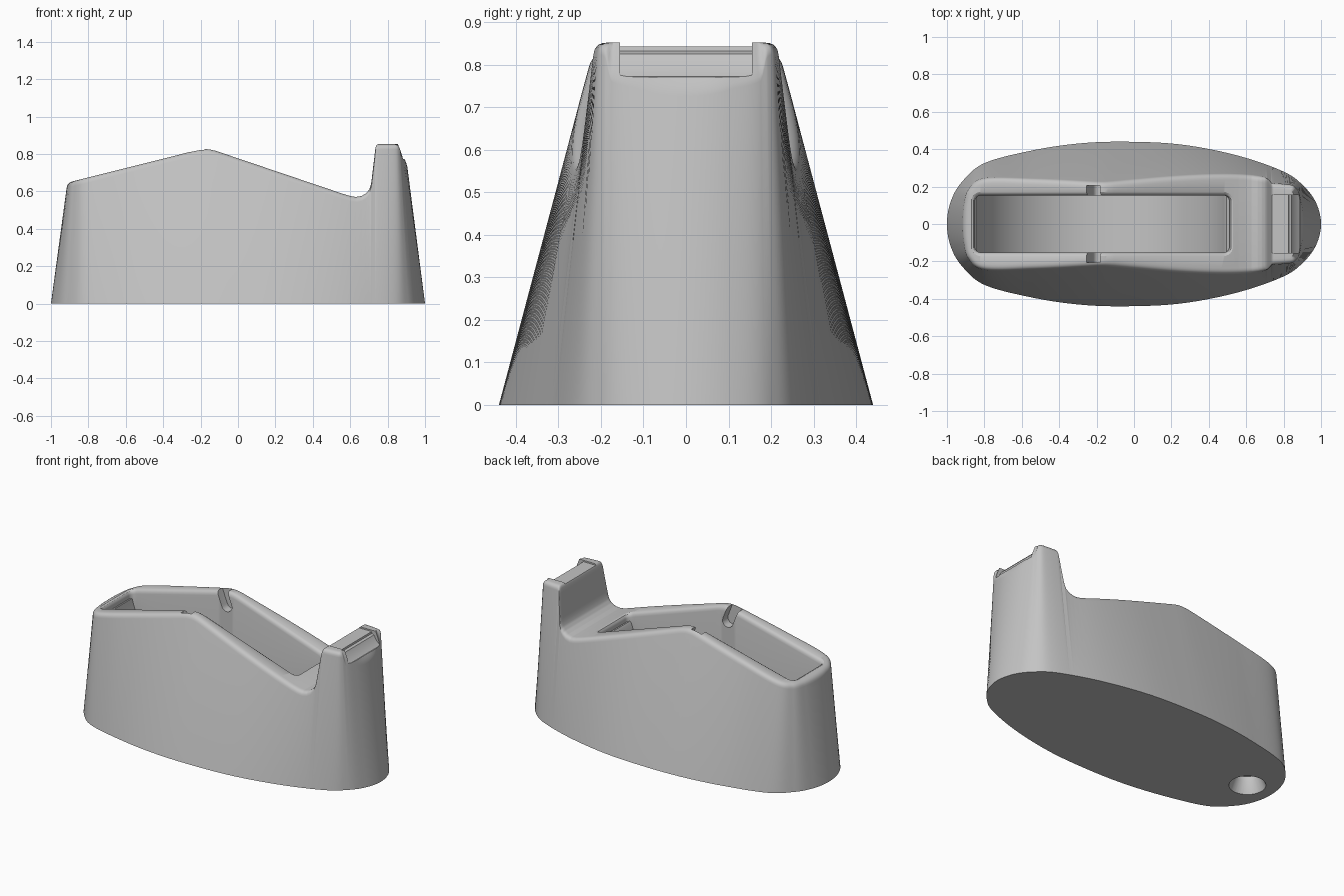
import bpy, bmesh, math
from mathutils import Vector, Matrix

cube = bpy.data.objects.get("Cube")
if cube:
    bpy.data.objects.remove(cube)

grey = bpy.data.materials.new("plain grey")
grey.use_nodes = True
grey.diffuse_color = (0.55, 0.55, 0.55, 1)
grey.node_tree.nodes["Principled BSDF"].inputs["Base Color"].default_value = (0.55, 0.55, 0.55, 1)

# Side profile of the upper surface: hump, dip and cutter post
PROFILE = [(-1.2, .575), (-.91, .647), (-.24, .815), (-.2, .824), (-.16, .826), (-.12, .817),
           (.56, .587), (.6, .575), (.63, .57), (.66, .575), (.685, .59), (.702, .61), (.712, .64),
           (.735, .835), (.739, .846), (.747, .852), (.858, .852), (.866, .845), (.876, .79),
           (.893, .772), (.91, .74), (1.2, .72)]

# Half outlines from tail to nose: base x, base y, top x, top y
OUTLINE = [(-1, 0, -.885, 0), (-.98, .12, -.883, .1), (-.92, .225, -.87, .175), (-.8, .325, -.8, .22),
           (-.55, .392, -.55, .216), (-.3, .43, -.3, .214), (-.05, .44, -.05, .214),
           (.25, .425, .25, .216), (.55, .367, .55, .218), (.8, .28, .8, .212),
           (.91, .2, .865, .19), (.975, .11, .886, .1), (1, 0, .89, 0)]
TOP = .85


def height(x):
    for (x0, z0), (x1, z1) in zip(PROFILE, PROFILE[1:]):
        if x <= x1:
            return z0 + (z1 - z0) * (x - x0) / (x1 - x0)
    return PROFILE[-1][1]


def spline(points, seg, u):
    """Smooth curve through the points; the ends continue as a mirror image in y."""
    p = [Vector(q) for q in points]
    flip = lambda v: Vector((v[0], -v[1], v[2], -v[3]))
    p = [flip(p[1])] + p + [flip(p[-2])]
    a, b, c, d = p[seg:seg + 4]
    return .5 * (2 * b + (c - a) * u + (2 * a - 5 * b + 4 * c - d) * u ** 2
                 + (3 * b - a - 3 * c + d) * u ** 3)


def make_object(name, bm):
    """Solid object whose faces all point outward."""
    if bm.calc_volume(signed=True) < 0:
        bmesh.ops.reverse_faces(bm, faces=bm.faces[:])
    mesh = bpy.data.meshes.new(name)
    bm.to_mesh(mesh)
    bm.free()
    mesh.materials.append(grey)
    obj = bpy.data.objects.new(name, mesh)
    bpy.context.scene.collection.objects.link(obj)
    return obj


def skin(name, columns):
    """Closed solid from columns on the +y half, mirrored to -y."""
    bm = bmesh.new()
    left = [[bm.verts.new(p) for p in col] for col in columns]
    right = [[bm.verts.new((p[0], -p[1], p[2])) for p in col] for col in columns]
    loop = left + right[::-1]
    for a, b in zip(loop, loop[1:] + loop[:1]):
        for i in range(len(a) - 1):
            bm.faces.new((a[i], b[i], b[i + 1], a[i + 1]))
    for i in range(len(columns) - 1):
        bm.faces.new((left[i + 1][0], left[i][0], right[i][0], right[i + 1][0]))
        bm.faces.new((left[i][-1], left[i + 1][-1], right[i + 1][-1], right[i][-1]))
    return make_object(name, bm)


def prism(name, points, y0, y1):
    bm = bmesh.new()
    near, far = [[bm.verts.new((x, y, z)) for x, z in points] for y in (y0, y1)]
    bm.faces.new(near[::-1])
    bm.faces.new(far)
    for i in range(len(points)):
        bm.faces.new((near[i - 1], near[i], far[i], far[i - 1]))
    return make_object(name, bm)


def cone(name, r0, r1, z0, z1, x):
    bm = bmesh.new()
    bmesh.ops.create_cone(bm, cap_ends=True, segments=40, radius1=r0, radius2=r1, depth=z1 - z0,
                          matrix=Matrix.Translation((x, 0, (z0 + z1) / 2)))
    return make_object(name, bm)


def cut(target, cutter):
    """Subtract the cutter, keeping the first solver result that is sound."""
    mod = target.modifiers.new("cut", "BOOLEAN")
    mod.operation, mod.object = "DIFFERENCE", cutter
    for solver in ("EXACT", "MANIFOLD", "FLOAT"):
        mod.solver = solver
        graph = bpy.context.evaluated_depsgraph_get()
        result = bpy.data.meshes.new_from_object(target.evaluated_get(graph))
        if len(result.polygons) > len(target.data.polygons) / 2:
            target.data = result
            break
    target.modifiers.clear()
    bpy.data.objects.remove(cutter)


# Weighted body: drafted walls rising to the profile, with a rounded rim
samples = []
for seg in range(len(OUTLINE) - 1):
    count = 80 if seg == 8 else 16
    samples += [spline(OUTLINE, seg, (k + .5) / count) for k in range(count)]


def section(q, s):
    return Vector((q[0] + (q[2] - q[0]) * s, q[1] + (q[3] - q[1]) * s, TOP * s))


columns = []
for i, q in enumerate(samples):
    lo, hi = 0, 1.1
    for _ in range(40):
        mid = (lo + hi) / 2
        p = section(q, mid)
        lo, hi = (mid, hi) if p.z < height(p.x) else (lo, mid)
    rim = section(q, lo)
    along = section(samples[min(i + 1, len(samples) - 1)], lo) - section(samples[max(i - 1, 0)], lo)
    inward = Vector((along.y, -along.x, 0)).normalized()
    r = .028
    below = section(q, lo - r / TOP)
    inner = rim + inward * r
    inner.y = max(inner.y, .0005)
    inner.z = height(inner.x)
    arc = [below * (1 - u) ** 2 + rim * 2 * u * (1 - u) + inner * u ** 2 for u in (0, .2, .4, .6, .8, 1)]
    columns.append([section(q, 0)] + arc)
body = skin("dispenser_body", columns)

# Roll well: round floor, straight walls and a softened lip
X0, X1, HALF, CORNER = -.85, .51, .152, .03
plan = []
for k in range(7):
    a = math.pi / 2 * k / 6
    plan.append((X0 + CORNER - CORNER * math.cos(a), HALF - CORNER + CORNER * math.sin(a), -math.cos(a), math.sin(a)))
nose = [(X0 + X1 - x, y, -nx, ny) for x, y, nx, ny in reversed(plan)]
STEPS = 70
run = X1 - X0 - 2 * CORNER
plan += [(X0 + CORNER + run * k / STEPS, HALF, 0, 1) for k in range(1, STEPS)] + nose
well = []
for x, y, nx, ny in plan:
    floor = .72 - math.sqrt(max(0, .68 ** 2 - (x - (X0 + X1) / 2) ** 2))
    col = [(x, y, min(floor, height(x) - .05))]
    for off, dz in ((0, -.028), (.003, -.015), (.009, -.006), (.02, .0005), (.03, .05)):
        px = x + nx * off
        col.append((px, y + ny * off, height(px) + dz))
    well.append(col)
cut(body, skin("well_cutter", well))

# Slanted hub slots in both side walls
top, end, radius = Vector((-.25, .9)), Vector((-.185, .735)), .036
angle = math.atan2(end.y - top.y, end.x - top.x)
slot = [end + radius * Vector((math.cos(angle + a), math.sin(angle + a)))
        for a in [math.pi * (k / 10 - .5) for k in range(11)]]
slot += [slot[-1] + top - end, slot[0] + top - end]
for side in (-1, 1):
    cut(body, prism("slot_cutter", slot, side * .13, side * .206))

# Blade seat between the two horns of the post
seat = [(.7, .843), (.826, .843), (.828, .832), (.842, .826), (.86, .795), (.886, .772), (1, .765), (1, .95), (.7, .95)]
cut(body, prism("seat_cutter", seat, -.155, .155))

# Stepped filling hole in the underside
for r0, r1, z0, z1 in ((.108, .075, -.01, .07), (.075, .075, .06, .1), (.06, .06, .09, .2)):
    cut(body, cone("hole_cutter", r0, r1, z0, z1, -.83))

bpy.ops.object.select_all(action="DESELECT")
body.select_set(True)
bpy.context.view_layer.objects.active = body
bpy.ops.object.shade_smooth_by_angle(angle=math.radians(30))
